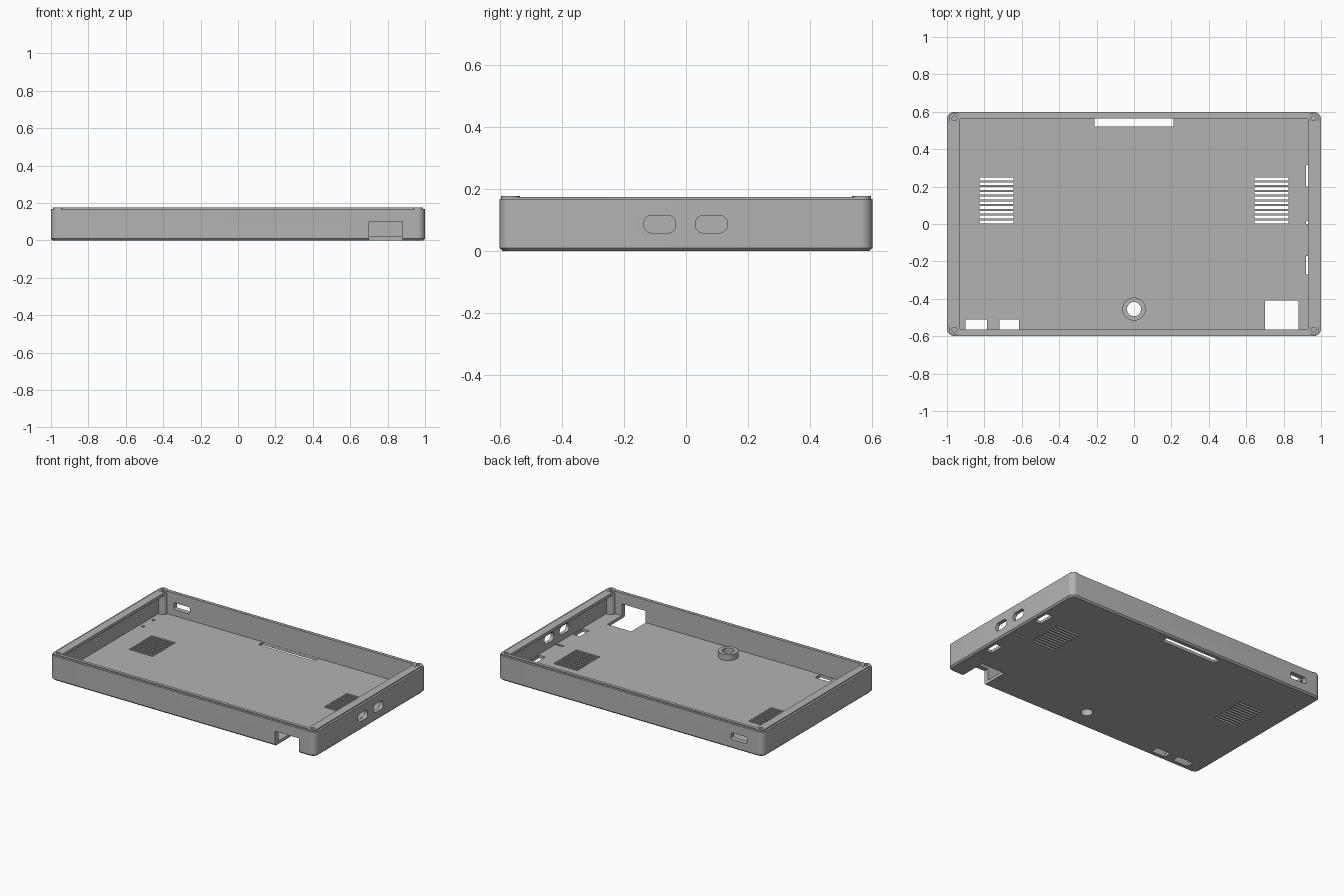
import bpy, bmesh, math
from mathutils import Matrix, Vector

if "Cube" in bpy.data.objects:
    bpy.data.objects.remove(bpy.data.objects["Cube"])

grey = bpy.data.materials.new("case grey")
grey.diffuse_color = (0.45, 0.45, 0.45, 1)
grey.use_nodes = True
grey.node_tree.nodes["Principled BSDF"].inputs["Base Color"].default_value = grey.diffuse_color


def finish(bm, name):
    bmesh.ops.recalc_face_normals(bm, faces=bm.faces)
    me = bpy.data.meshes.new(name)
    bm.to_mesh(me)
    bm.free()
    ob = bpy.data.objects.new(name, me)
    bpy.context.collection.objects.link(ob)
    me.materials.append(grey)
    return ob


def rounded(hx, hy, r, n=8):
    """Outline of a rounded rectangle centred on the origin."""
    pts = []
    for k, (sx, sy) in enumerate([(1, 1), (-1, 1), (-1, -1), (1, -1)]):
        for i in range(n + 1):
            a = math.pi / 2 * (k + i / n)
            pts.append((sx * (hx - r) + r * math.cos(a), sy * (hy - r) + r * math.sin(a)))
    return pts


def loft(bm, loops):
    """Skin a stack of equal-length loops and cap both ends."""
    rings = [[bm.verts.new(p) for p in loop] for loop in loops]
    for a, b in zip(rings, rings[1:]):
        for i in range(len(a)):
            j = (i + 1) % len(a)
            bm.faces.new((a[i], a[j], b[j], b[i]))
    bm.faces.new(rings[0][::-1])
    bm.faces.new(rings[-1])


def box(bm, x0, x1, y0, y1, z0, z1):
    m = Matrix.Translation(((x0 + x1) / 2, (y0 + y1) / 2, (z0 + z1) / 2))
    bmesh.ops.create_cube(bm, size=1, matrix=m @ Matrix.Diagonal((x1 - x0, y1 - y0, z1 - z0, 1)))


def rod(bm, x, y, r, z0, z1, n=24):
    bmesh.ops.create_cone(bm, cap_ends=True, segments=n, radius1=r, radius2=r, depth=z1 - z0,
                          matrix=Matrix.Translation((x, y, (z0 + z1) / 2)))


def apply_boolean(ob, tool, op):
    bpy.context.view_layer.objects.active = ob
    mod = ob.modifiers.new(op, 'BOOLEAN')
    mod.operation, mod.solver, mod.object = op, 'EXACT', tool
    bpy.ops.object.modifier_apply(modifier=mod.name)
    bpy.data.objects.remove(tool)


# Open tray: chamfered base, stepped rim, inward lip on the short sides
bm = bmesh.new()
profile = [(0.99, 0.59, 0.035, 0), (1, 0.6, 0.04, 0.01), (1, 0.6, 0.04, 0.168),
           (0.986, 0.586, 0.03, 0.168), (0.986, 0.586, 0.03, 0.175),
           (0.93, 0.565, 0.006, 0.175), (0.93, 0.565, 0.006, 0.155),
           (0.975, 0.566, 0.006, 0.155), (0.975, 0.566, 0.006, 0.02)]
loft(bm, [[(x, y, z) for x, y in rounded(hx, hy, r)] for hx, hy, r, z in profile])
tray = finish(bm, "tray")

# Corner screw posts and the round floor collar
corners = [(sx * 0.96, sy * 0.565) for sx in (-1, 1) for sy in (-1, 1)]
bm = bmesh.new()
for x, y in corners:
    rod(bm, x, y, 0.03, 0.012, 0.177)
rod(bm, 0, -0.455, 0.062, 0.012, 0.06, 40)
apply_boolean(tray, finish(bm, "posts"), 'UNION')

# Openings
bm = bmesh.new()
for x, y in corners:
    rod(bm, x, y, 0.013, 0.06, 0.3)
rod(bm, 0, -0.455, 0.038, -0.1, 0.2, 32)
for y in (0.33, 0.44):
    rod(bm, -0.945, y, 0.01, -0.1, 0.05, 12)
for s in (-1, 1):                                   # speaker grilles
    for i in range(10):
        y = 0.004 + i * 0.0255
        box(bm, min(s * 0.645, s * 0.825), max(s * 0.645, s * 0.825), y, y + 0.015, -0.1, 0.1)
box(bm, -0.21, 0.21, 0.52, 0.565, -0.1, 0.1)        # long rear floor slot
for x0, x1 in ((-0.9, -0.785), (-0.72, -0.615)):    # front floor windows
    box(bm, x0, x1, -0.564, -0.51, -0.1, 0.1)
for y0, y1 in ((0.2, 0.315), (0, 0.015), (-0.27, -0.17)):   # side floor windows
    box(bm, 0.92, 0.968, y0, y1, -0.1, 0.04)
box(bm, 0.70, 0.88, -0.8, -0.41, -0.1, 0.1)         # front corner notch
for y in (-0.084, 0.082):                           # side ports
    loft(bm, [[(x, y + u, 0.087 + v) for u, v in rounded(0.051, 0.028, 0.024)] for x in (0.94, 1.1)])
loft(bm, [[(-0.82 + u, y, 0.085 + v) for u, v in rounded(0.06, 0.023, 0.01)] for y in (0.5, 0.7)])
apply_boolean(tray, finish(bm, "openings"), 'DIFFERENCE')

tray.select_set(True)
bpy.context.view_layer.objects.active = tray
bpy.ops.object.shade_smooth_by_angle(angle=math.radians(30))
